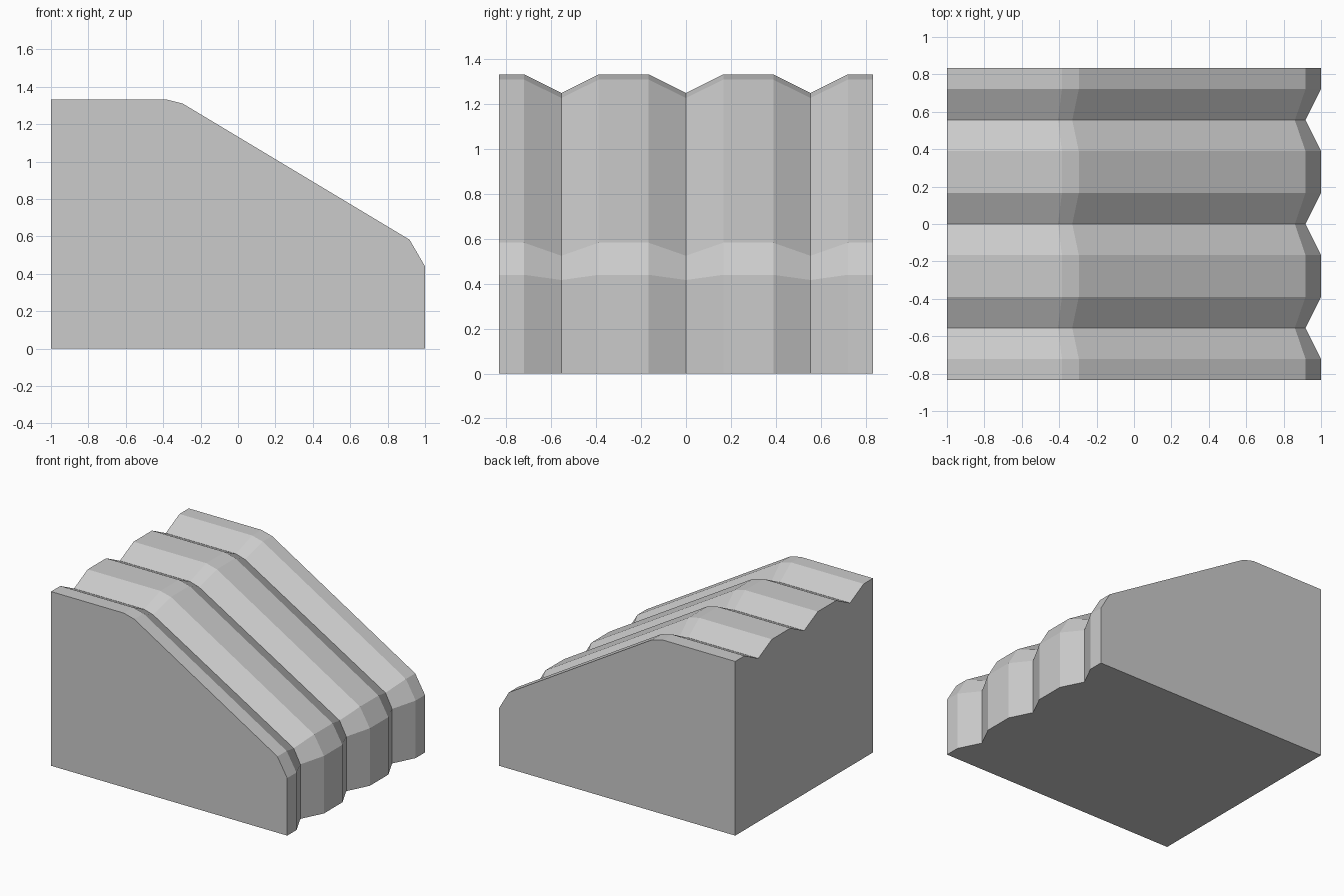
import bpy
import bmesh

cube = bpy.data.objects.get("Cube")
if cube:
    bpy.data.objects.remove(cube, do_unlink=True)

# One flat grey
grey = bpy.data.materials.new("plain grey")
grey.use_nodes = True
colour = (0.6, 0.6, 0.6, 1)
grey.diffuse_color = colour
grey.node_tree.nodes["Principled BSDF"].inputs["Base Color"].default_value = colour

# Side profiles (x, z): ridge crest and groove bottom
ridge = [(-1, 0), (-1, 1.333), (-0.385, 1.333), (-0.295, 1.31),
         (0.917, 0.583), (1, 0.44), (1, 0)]
groove = [(-1, 0), (-1, 1.25), (-0.407, 1.25), (-0.33, 1.228),
          (0.86, 0.525), (0.917, 0.417), (0.917, 0)]

# Stations across the width: flat crests between sharp grooves
stations = [(-0.833, ridge)]
for y in (-0.555, 0, 0.555):
    stations += [(y - 0.166, ridge), (y, groove), (y + 0.166, ridge)]
stations.append((0.833, ridge))

# Loft the profiles into a closed solid
bm = bmesh.new()
rings = [[bm.verts.new((x, y, z)) for x, z in profile] for y, profile in stations]
count = len(ridge)
for a, b in zip(rings, rings[1:]):
    for i in range(1, count - 1):
        bm.faces.new((a[i], a[i + 1], b[i + 1], b[i]))
bm.faces.new(rings[0])
bm.faces.new(rings[-1])

# Flat back and base, each one face
bm.faces.new([r[1] for r in rings] + [rings[-1][0], rings[0][0]])
bm.faces.new([r[-1] for r in rings] + [rings[-1][0], rings[0][0]])
bmesh.ops.recalc_face_normals(bm, faces=bm.faces)

mesh = bpy.data.meshes.new("ribbed_slope_block")
bm.to_mesh(mesh)
bm.free()
mesh.materials.append(grey)
block = bpy.data.objects.new("ribbed_slope_block", mesh)
bpy.context.collection.objects.link(block)
